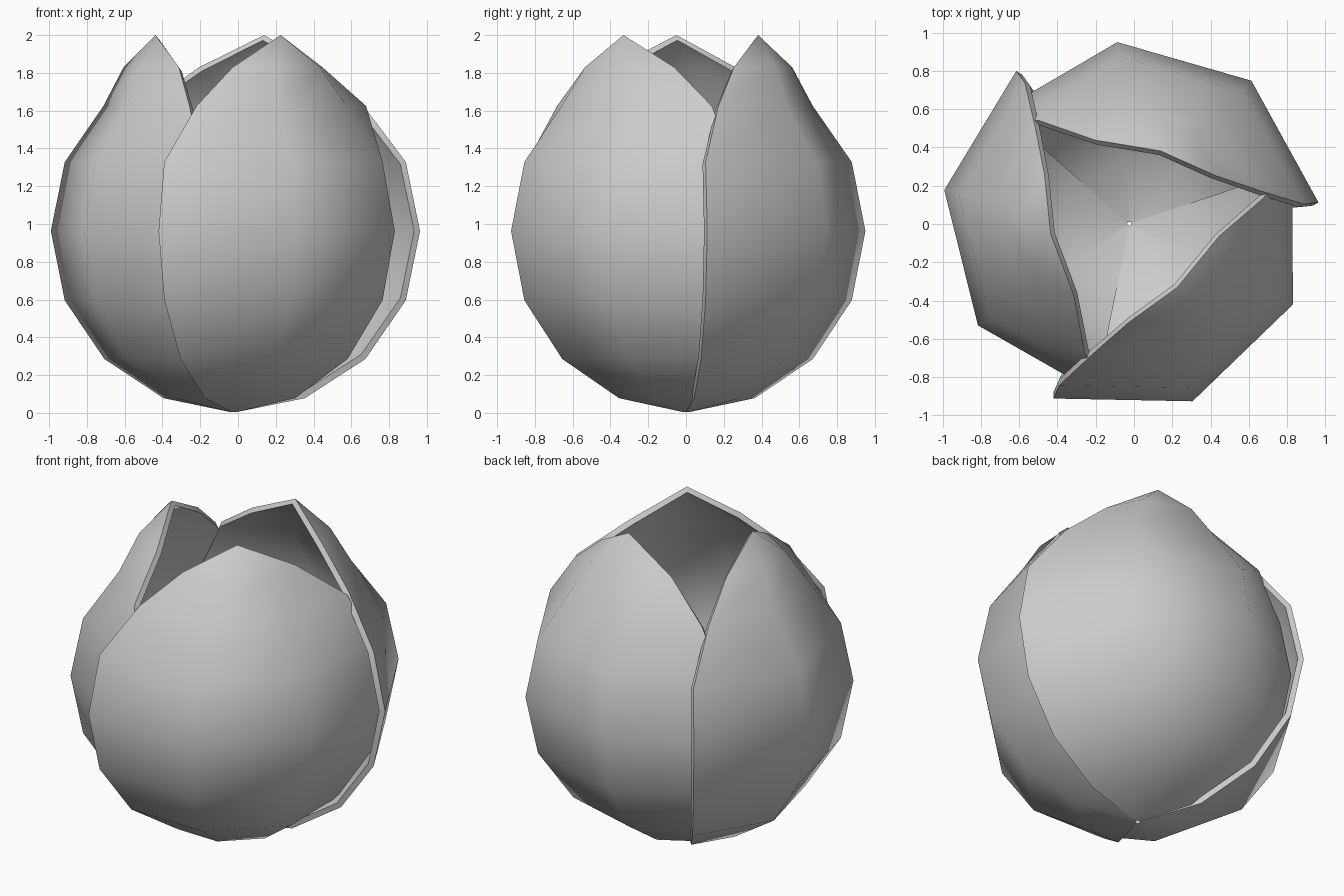
import bpy, bmesh
from math import sin, cos, pi, radians

if "Cube" in bpy.data.objects:
    bpy.data.objects.remove(bpy.data.objects["Cube"])

# Petal columns at the widest height: (angle in degrees, radius), spiralling inwards
COLS = [(-113.5, .994), (-70.4, .983), (-26.2, .952), (18, .894)]
# Free-form rows near the tip
ROW_162 = [(-106, .71), (-70.4, .70), (-27, .672), (11, .715)]
ROW_183 = [(-90.5, .515), (-66, .585), (-36, .565), (-7.5, .475)]
TIP = (-53, .415)
CENTRE_X = -.024


def point(ang, r, z, turn):
    a = radians(ang + turn)
    return (CENTRE_X + r * cos(a), r * sin(a), z)


def petal(name, turn):
    bm = bmesh.new()
    rows = []
    # Lower bowl follows a sphere from the base up past the equator
    for i in range(6):
        t = pi * i / 8
        s = max(sin(t), .02)
        z = .005 + .957 * (1 - cos(t))
        rows.append([bm.verts.new(point(a, r * s, z, turn)) for a, r in COLS])
    # Upper rows narrow to a pointed tip
    for row, z in ((ROW_162, 1.625), (ROW_183, 1.83)):
        rows.append([bm.verts.new(point(a, r, z, turn)) for a, r in row])
    tip = bm.verts.new(point(*TIP, 2.0, turn))
    for lo, hi in zip(rows, rows[1:]):
        for c in range(3):
            bm.faces.new((lo[c], lo[c + 1], hi[c + 1], hi[c]))
    for c in range(3):
        bm.faces.new((rows[-1][c], rows[-1][c + 1], tip))
    me = bpy.data.meshes.new(name)
    bm.to_mesh(me)
    bm.free()
    ob = bpy.data.objects.new(name, me)
    bpy.context.collection.objects.link(ob)
    # Petal thickness grows inwards
    mod = ob.modifiers.new("thickness", 'SOLIDIFY')
    mod.thickness = .035
    mod.offset = -1
    bpy.ops.object.select_all(action='DESELECT')
    ob.select_set(True)
    bpy.context.view_layer.objects.active = ob
    bpy.ops.object.modifier_apply(modifier=mod.name)
    bpy.ops.object.shade_smooth_by_angle(angle=radians(60))


# Three overlapping petals around the bud
for i, name in enumerate(("petal_front", "petal_back", "petal_left")):
    petal(name, 120 * i)
